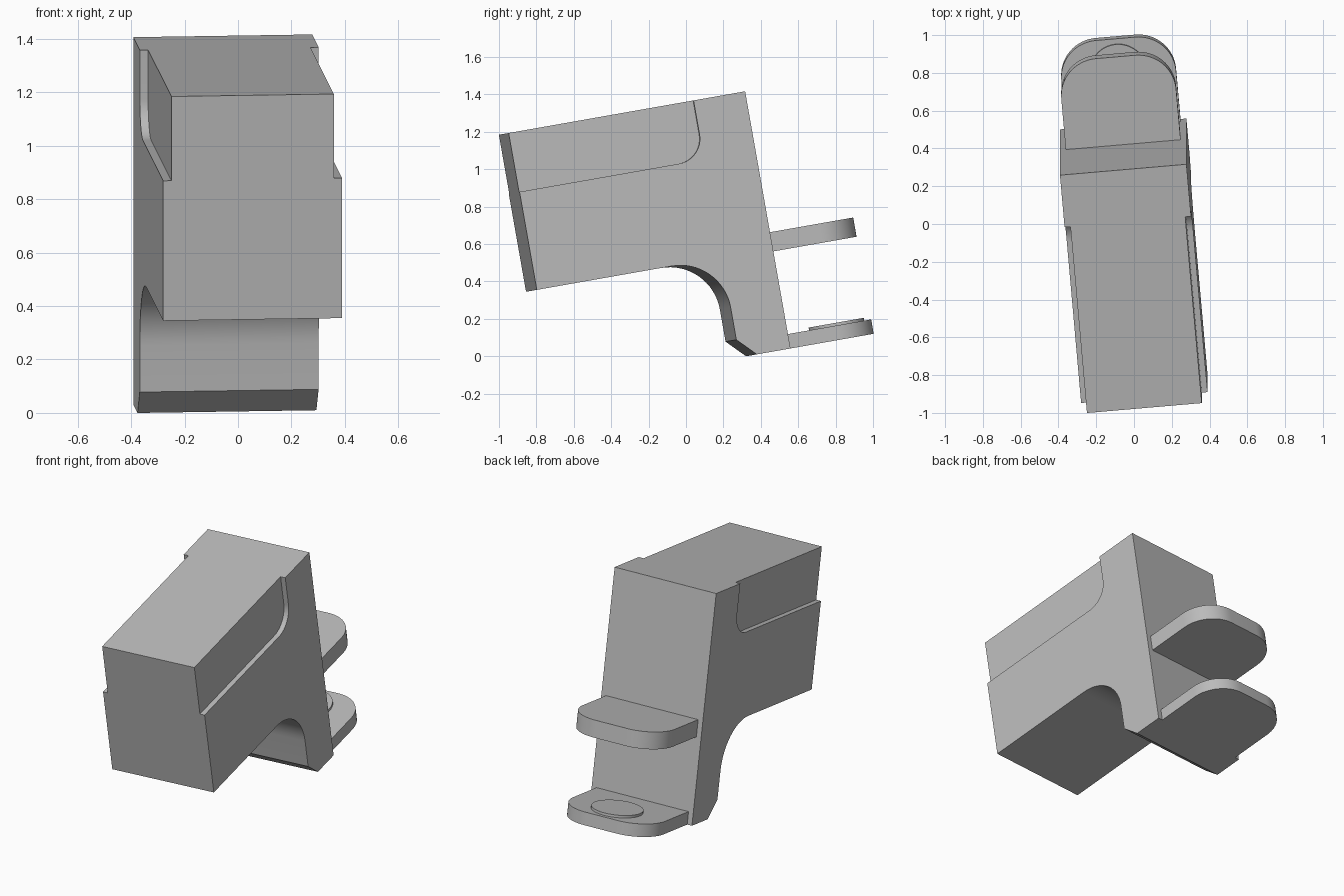
import bpy, bmesh
from math import sin, cos, radians
from mathutils import Matrix, Vector

if "Cube" in bpy.data.objects:
    bpy.data.objects.remove(bpy.data.objects["Cube"])

grey = bpy.data.materials.new("plain grey")
grey.use_nodes = True
grey.diffuse_color = (0.5, 0.5, 0.5, 1)
grey.node_tree.nodes["Principled BSDF"].inputs["Base Color"].default_value = (0.5, 0.5, 0.5, 1)

# The whole part leans back and is turned slightly
POSE = Matrix.Rotation(radians(10), 4, 'X') @ Matrix.Rotation(radians(5), 4, 'Z')
MID, HALF, INNER = -0.011, 0.336, 0.305      # centre, half width, half width at recess
TOP, BOTTOM, FRONT, BACK = 1.34, -0.056, -0.755, 0.531


def arc(cx, cy, r, start, end, n=16):
    angles = [radians(start + (end - start) * i / n) for i in range(n + 1)]
    return [(cx + r * cos(a), cy + r * sin(a)) for a in angles]


def prism(name, outline, low, high, along):
    """Extrude an outline (y, z along X, or x, y along Z) between two levels."""
    place = (lambda p, h: (h, *p)) if along == 'X' else (lambda p, h: (*p, h))
    bm = bmesh.new()
    face = bm.faces.new([bm.verts.new(place(p, low)) for p in outline])
    grown = bmesh.ops.extrude_face_region(bm, geom=[face])
    verts = [g for g in grown["geom"] if isinstance(g, bmesh.types.BMVert)]
    bmesh.ops.translate(bm, verts=verts, vec=Vector(place((0, 0), high - low)))
    bmesh.ops.recalc_face_normals(bm, faces=bm.faces)
    mesh = bpy.data.meshes.new(name)
    bm.to_mesh(mesh)
    bm.free()
    mesh.materials.append(grey)
    obj = bpy.data.objects.new(name, mesh)
    bpy.context.collection.objects.link(obj)
    obj.matrix_world = POSE
    return obj


def activate(obj):
    bpy.ops.object.select_all(action='DESELECT')
    obj.select_set(True)
    bpy.context.view_layer.objects.active = obj


# Body: block with a curved underside running into a chamfered rear leg
body_outline = [(FRONT, TOP), (FRONT, 0.488)]
body_outline += arc(-0.02, 0.215, 0.273, 90, 0)
body_outline += [(0.253, 0.04), (0.348, BOTTOM), (BACK, BOTTOM), (BACK, TOP)]
body = prism("body", body_outline, MID - HALF, MID + HALF, 'X')

# Shallow round-cornered recess on each upper side
recess = [(FRONT - 0.2, TOP + 0.2), (FRONT - 0.2, 1.02)]
recess += arc(0.115, 1.155, 0.135, -90, 0) + [(0.25, TOP + 0.2)]
activate(body)
for side in (-1, 1):
    near, far = sorted((MID + side * INNER, MID + side * (HALF + 0.2)))
    cutter = prism("recess_cutter", recess, near, far, 'X')
    cutter.hide_render = True
    cut = body.modifiers.new("recess", 'BOOLEAN')
    cut.operation, cut.solver, cut.object = 'DIFFERENCE', 'EXACT', cutter
    bpy.context.view_layer.update()
    activate(body)
    bpy.ops.object.modifier_apply(modifier=cut.name)
    bpy.data.objects.remove(cutter)

# Rounded rear tabs
R, END = 0.2, 1.004
tab = [(MID - INNER, BACK - 0.02), (MID + INNER, BACK - 0.02)]
tab += arc(MID + INNER - R, END - R, R, 0, 90) + arc(MID - INNER + R, END - R, R, 90, 180)
parts = [body,
         prism("upper_tab", tab, 0.471, 0.575, 'Z'),
         prism("lower_tab", tab, BOTTOM, 0.022, 'Z')]

# Low round boss on the lower tab
parts.append(prism("round_boss", arc(MID, 0.826, 0.15, 0, 354.375, 63), 0.01, 0.037, 'Z'))

for part in parts:
    activate(part)
    bpy.ops.object.shade_smooth_by_angle(angle=radians(30))
